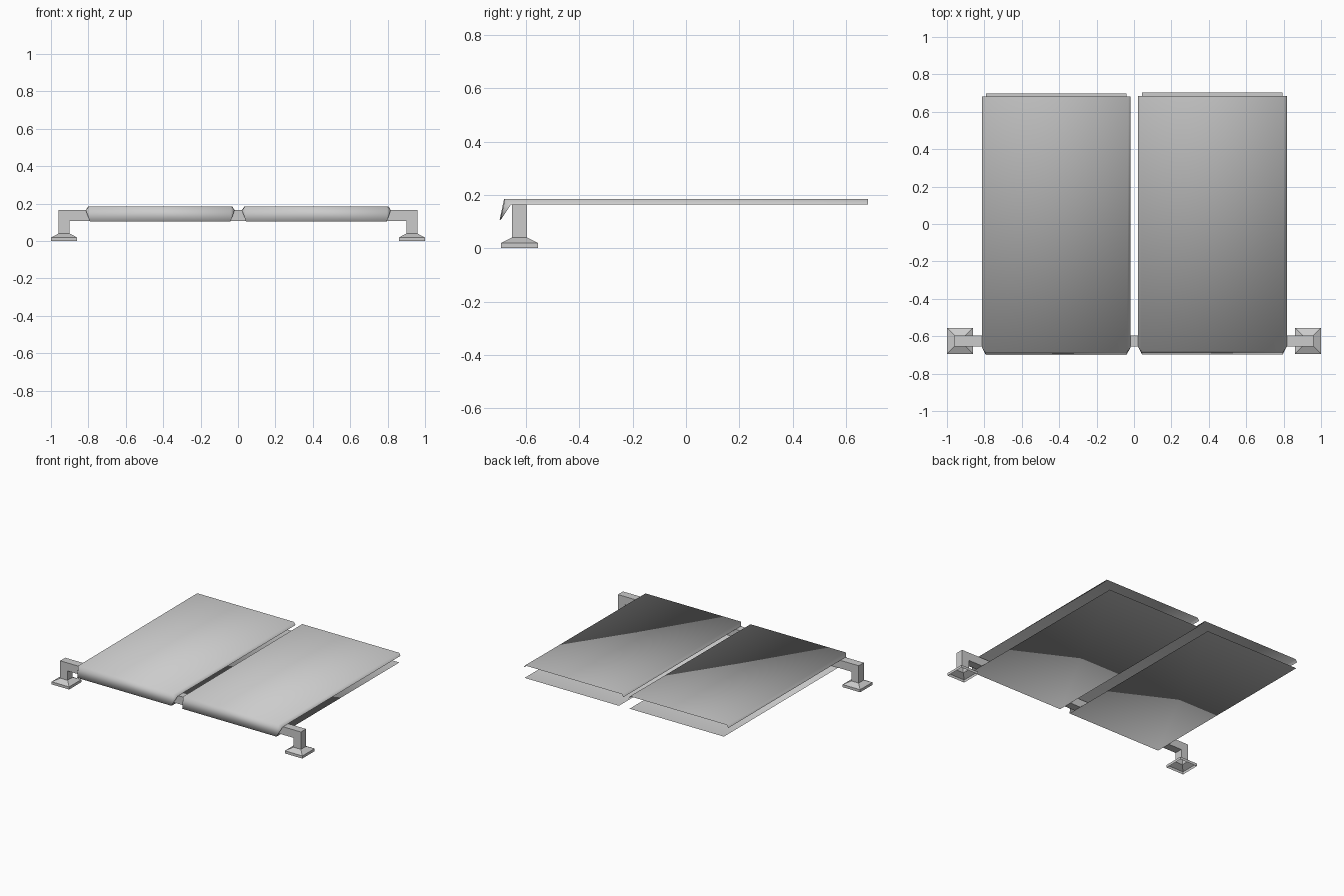
import bpy
import bmesh

cube = bpy.data.objects.get("Cube")
if cube:
    bpy.data.objects.remove(cube, do_unlink=True)

grey = bpy.data.materials.new("plain_grey")
grey.use_nodes = True
grey.diffuse_color = (0.6, 0.6, 0.6, 1)
grey.node_tree.nodes["Principled BSDF"].inputs["Base Color"].default_value = (0.6, 0.6, 0.6, 1)


def finish(name, bm, smooth):
    mesh = bpy.data.meshes.new(name)
    for face in bm.faces:
        face.smooth = smooth
    bm.to_mesh(mesh)
    bm.free()
    mesh.materials.append(grey)
    obj = bpy.data.objects.new(name, mesh)
    bpy.context.collection.objects.link(obj)
    return obj


# Folded sheet panel: top, front lip, open-sided bottom and sloping side flanges
def panel(name, x, y):
    bm = bmesh.new()

    def pair(half, py, z):
        return [bm.verts.new((x + s * half, y + py, z)) for s in (-1, 1)]

    top_back = pair(0.386, 0.682, 0.184)
    top_front = pair(0.380, -0.682, 0.184)
    lip = pair(0.376, -0.699, 0.104)
    low_back = pair(0.376, 0.700, 0.104)
    side_back = pair(0.398, 0.682, 0.165)
    side_front = pair(0.398, -0.658, 0.165)

    for a, b in ((top_back, top_front), (top_front, lip), (lip, low_back)):
        bm.faces.new((a[0], b[0], b[1], a[1]))
    for i in (0, 1):
        flange = [top_back[i], side_back[i], side_front[i], top_front[i]]
        corner = [top_front[i], side_front[i], lip[i]]
        for loop in (flange, corner):
            bm.faces.new(loop if i == 0 else loop[::-1])
    return finish(name, bm, True)


panel("right_panel", -0.416, -0.001)
panel("left_panel", 0.419, 0.002)


# Support rail: a square tube bent down into a leg at each end
def rail():
    outer, inner, top, under, foot_top = 0.960, 0.902, 0.165, 0.107, 0.04
    half = [(inner, under), (inner, foot_top), (outer, foot_top), (outer, top)]
    outline = half + [(-x, z) for x, z in reversed(half)]
    front, back = -0.654, -0.596
    bm = bmesh.new()
    a = [bm.verts.new((x, front, z)) for x, z in outline]
    b = [bm.verts.new((x, back, z)) for x, z in outline]
    bm.faces.new(a)
    bm.faces.new(b[::-1])
    for i in range(len(a)):
        j = (i + 1) % len(a)
        if outline[i][1] == outline[j][1] == foot_top:
            continue  # leg ends stay open into the feet
        bm.faces.new((a[i], b[i], b[j], a[j]))
    bmesh.ops.recalc_face_normals(bm, faces=bm.faces[:])
    return finish("support_rail", bm, False)


rail()


# Feet: low square plinths sloping in to the leg, hollow underneath
def foot(name, x):
    bm = bmesh.new()
    rings = []
    for half, z in ((0.07, 0), (0.07, 0.019), (0.029, 0.04)):
        rings.append([bm.verts.new((x + half * sx, -0.625 + half * sy, z))
                      for sx, sy in ((-1, -1), (1, -1), (1, 1), (-1, 1))])
    for low, high in zip(rings, rings[1:]):
        for i in range(4):
            j = (i + 1) % 4
            bm.faces.new((low[i], low[j], high[j], high[i]))
    return finish(name, bm, False)


foot("right_foot", -0.93)
foot("left_foot", 0.93)
